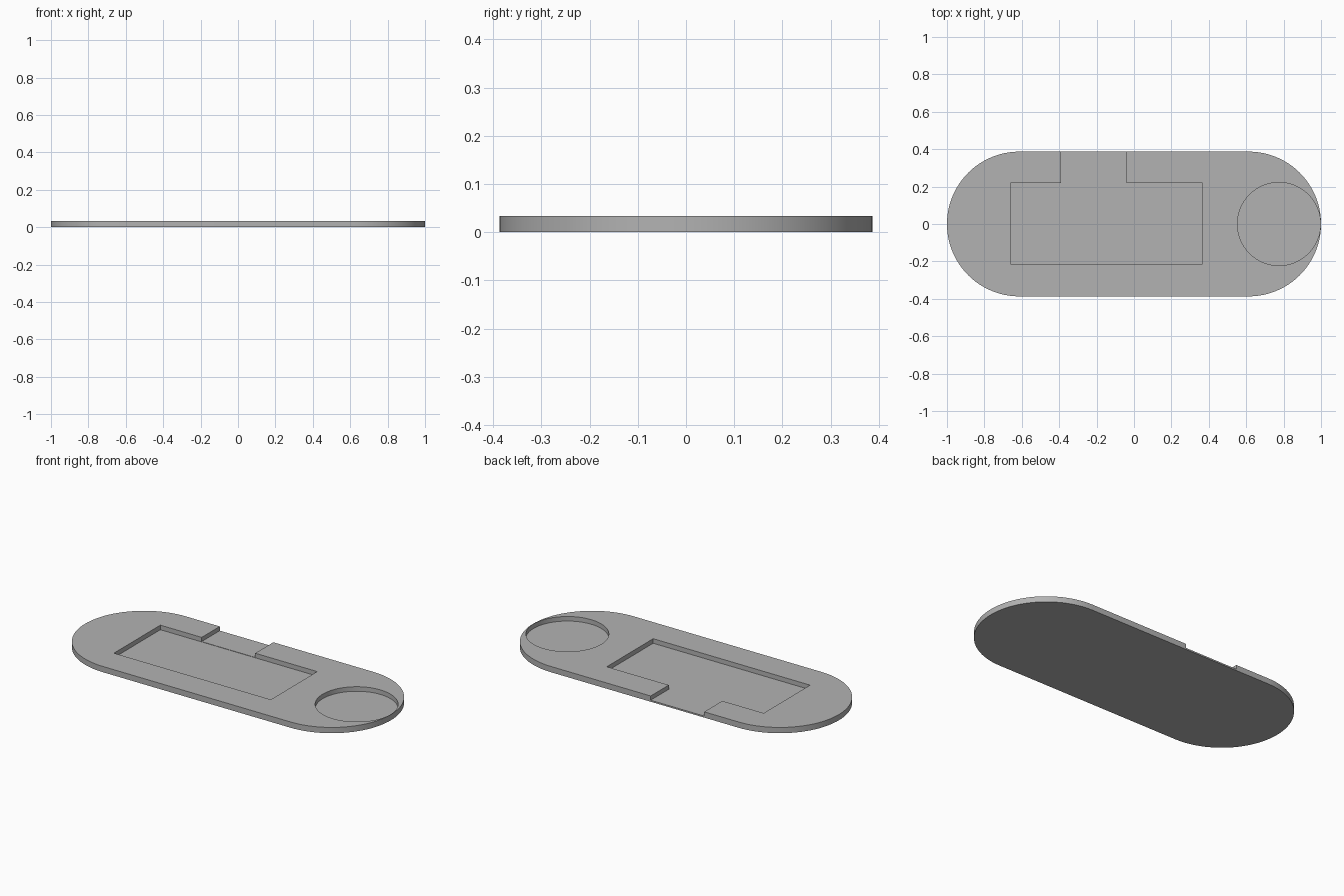
import bpy, bmesh
from math import pi, cos, sin

cube = bpy.data.objects.get("Cube")
if cube:
    bpy.data.objects.remove(cube, do_unlink=True)

LENGTH, RADIUS, THICK = 2.0, 0.387, 0.034

grey = bpy.data.materials.new("plain grey")
grey.use_nodes = True
colour = (0.45, 0.45, 0.45, 1)
grey.diffuse_color = colour
grey.node_tree.nodes["Principled BSDF"].inputs["Base Color"].default_value = colour


def arc(cx, cy, r, start, end, steps):
    """Points along a circular arc."""
    angles = [start + (end - start) * i / steps for i in range(steps + 1)]
    return [(cx + r * cos(a), cy + r * sin(a)) for a in angles]


def rectangle(x0, x1, y0, y1):
    return [(x0, y0), (x1, y0), (x1, y1), (x0, y1)]


def prism(name, outline, z0, z1):
    """Extrude a flat outline between two heights."""
    bm = bmesh.new()
    face = bm.faces.new([bm.verts.new((x, y, z0)) for x, y in outline])
    top = bmesh.ops.extrude_face_region(bm, geom=[face])["geom"]
    moved = [v for v in top if isinstance(v, bmesh.types.BMVert)]
    bmesh.ops.translate(bm, verts=moved, vec=(0, 0, z1 - z0))
    bmesh.ops.recalc_face_normals(bm, faces=bm.faces)
    mesh = bpy.data.meshes.new(name)
    bm.to_mesh(mesh)
    bm.free()
    mesh.materials.append(grey)
    obj = bpy.data.objects.new(name, mesh)
    bpy.context.collection.objects.link(obj)
    return obj


# Plate with two rounded ends
end = LENGTH / 2 - RADIUS
outline = arc(end, 0, RADIUS, -pi / 2, pi / 2, 48)
outline += arc(-end, 0, RADIUS, pi / 2, 3 * pi / 2, 48)
plate = prism("base_plate", outline, 0, THICK)

# Shallow recesses: long pocket, notch to the back edge, round pocket
cutters = [
    prism("pocket_cutter", rectangle(-0.66, 0.365, -0.215, 0.218), 0.007, 0.1),
    prism("notch_cutter", rectangle(-0.39, -0.04, 0.2, 0.5), 0.009, 0.1),
    prism("round_cutter", arc(0.775, 0, 0.222, 0, 2 * pi, 96)[:-1], 0.007, 0.1),
]
for cutter in cutters:
    cutter.hide_render = True
    cutter.hide_set(True)
    cut = plate.modifiers.new(cutter.name, "BOOLEAN")
    cut.operation = "DIFFERENCE"
    cut.solver = "EXACT"
    cut.object = cutter

# Bake the cuts, drop the cutters, then smooth the curved walls
bpy.context.view_layer.update()
graph = bpy.context.evaluated_depsgraph_get()
baked = bpy.data.meshes.new_from_object(plate.evaluated_get(graph))
plate.modifiers.clear()
plate.data = baked
for cutter in cutters:
    bpy.data.objects.remove(cutter, do_unlink=True)
bpy.ops.object.select_all(action="DESELECT")
plate.select_set(True)
bpy.context.view_layer.objects.active = plate
bpy.ops.object.shade_smooth_by_angle(angle=pi / 6)
